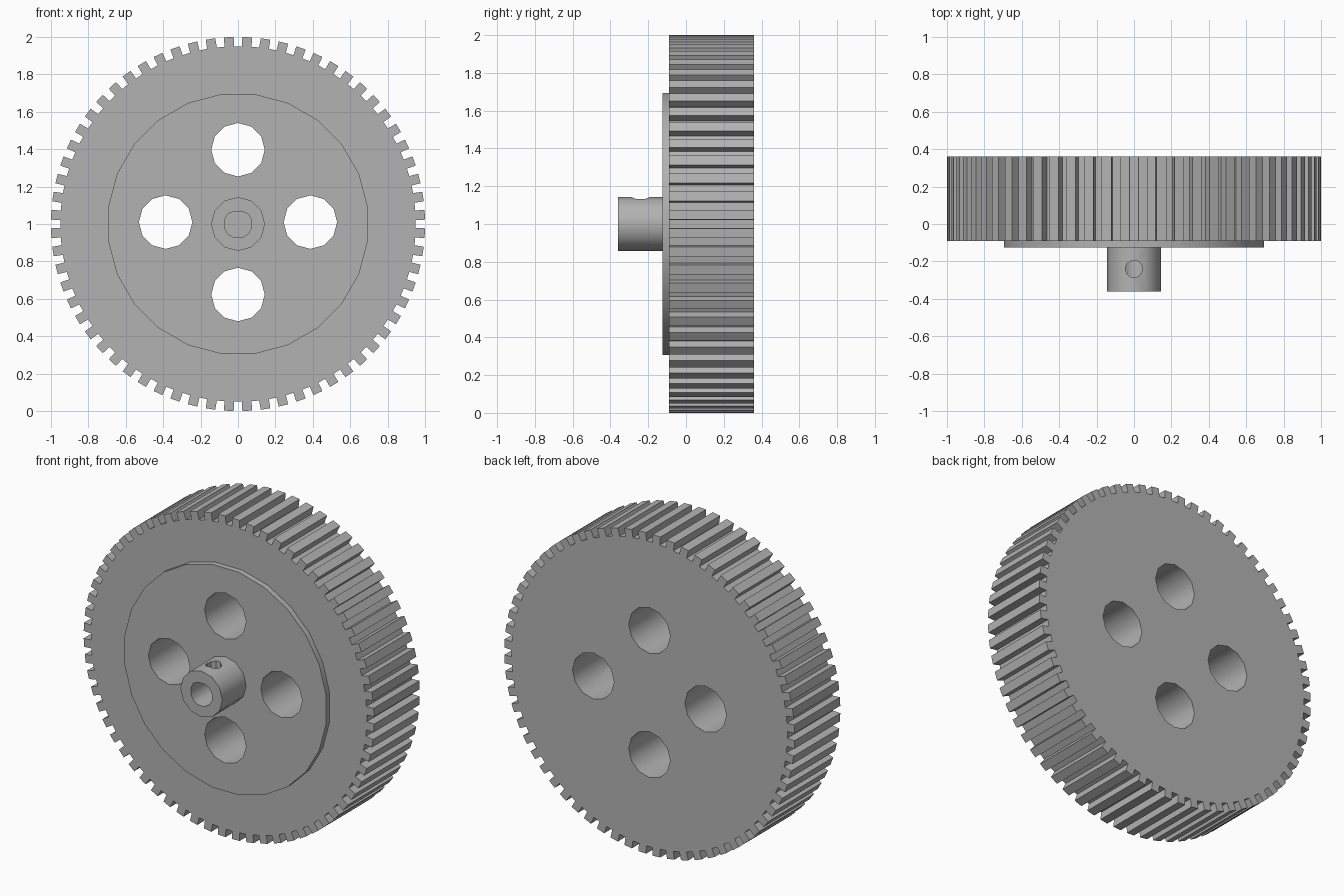
import bpy, bmesh, math
from mathutils import Matrix, Vector

cube = bpy.data.objects.get("Cube")
if cube:
    bpy.data.objects.remove(cube)

grey = bpy.data.materials.new("mid grey")
grey.use_nodes = True
COLOUR = (0.45, 0.45, 0.45, 1)
grey.diffuse_color = COLOUR
grey.node_tree.nodes["Principled BSDF"].inputs["Base Color"].default_value = COLOUR

AXLE_Z = 1.0
TEETH = 64
BACK, FACE, FLANGE, TIP = 0.36, -0.09, -0.125, -0.36


def prism(name, outline, y0, y1):
    """Extrude an (x, z) outline from y0 back to y1."""
    bm = bmesh.new()
    face = bm.faces.new([bm.verts.new((x, y0, z)) for x, z in outline])
    moved = bmesh.ops.extrude_face_region(bm, geom=[face])["geom"]
    bmesh.ops.translate(bm, vec=(0, y1 - y0, 0),
                        verts=[v for v in moved if isinstance(v, bmesh.types.BMVert)])
    bmesh.ops.recalc_face_normals(bm, faces=bm.faces)
    mesh = bpy.data.meshes.new(name)
    bm.to_mesh(mesh)
    bm.free()
    obj = bpy.data.objects.new(name, mesh)
    bpy.context.collection.objects.link(obj)
    mesh.materials.append(grey)
    return obj


def circle(radius, sides, cx=0, cz=AXLE_Z, turn=0):
    angles = [turn + math.tau * i / sides for i in range(sides)]
    return [(cx + radius * math.cos(a), cz + radius * math.sin(a)) for a in angles]


def cut(target, cutter):
    mod = target.modifiers.new("cut", 'BOOLEAN')
    mod.operation = 'DIFFERENCE'
    mod.solver = 'EXACT'
    mod.object = cutter
    bpy.context.view_layer.objects.active = target
    bpy.ops.object.modifier_apply(modifier=mod.name)
    bpy.data.objects.remove(cutter)


# Toothed rim: straight-sided teeth with a gap on each axis
outline = []
half, root, crown = 0.026, 0.95, 1.0
for i in range(TEETH):
    a = math.tau * (i + 0.5) / TEETH
    out = Vector((math.cos(a), math.sin(a)))
    side = Vector((-out.y, out.x))
    for r, s in ((root, -half), (crown, -half), (crown, half), (root, half)):
        p = out * r + side * s
        outline.append((p.x, p.y + AXLE_Z))
wheel = prism("toothed_wheel", outline, FACE, BACK)

# Raised round flange on the front
flange = prism("front_flange", circle(0.7, 24, turn=math.pi / 24), FLANGE, FACE)

# Four lightening holes through wheel and flange
for i in range(4):
    a = i * math.pi / 2
    ring = circle(0.143, 12, 0.387 * math.cos(a), AXLE_Z + 0.01 + 0.387 * math.sin(a))
    for part in (wheel, flange):
        cut(part, prism("hole_cutter", ring, -1, 1))

# Shaft hub with a D-shaped blind bore
hub = prism("shaft_hub", circle(0.144, 12), TIP, FLANGE)
bore = [(x, min(z, AXLE_Z + 0.068)) for x, z in circle(0.076, 12, turn=math.pi / 12)]
cut(hub, prism("bore_cutter", bore, -1, FLANGE - 0.01))

# Set screw hole from the top of the hub into the bore
screw = prism("screw_cutter", circle(0.047, 10, cz=0), 0, 0.25)
screw.data.transform(Matrix.Translation((0, -0.24, AXLE_Z)) @ Matrix.Rotation(math.pi / 2, 4, 'X'))
cut(hub, screw)

# Smooth the round walls, keep tooth corners crisp
for part in (wheel, flange, hub):
    bpy.ops.object.select_all(action='DESELECT')
    part.select_set(True)
    bpy.context.view_layer.objects.active = part
    bpy.ops.object.shade_smooth_by_angle(angle=math.radians(35))
